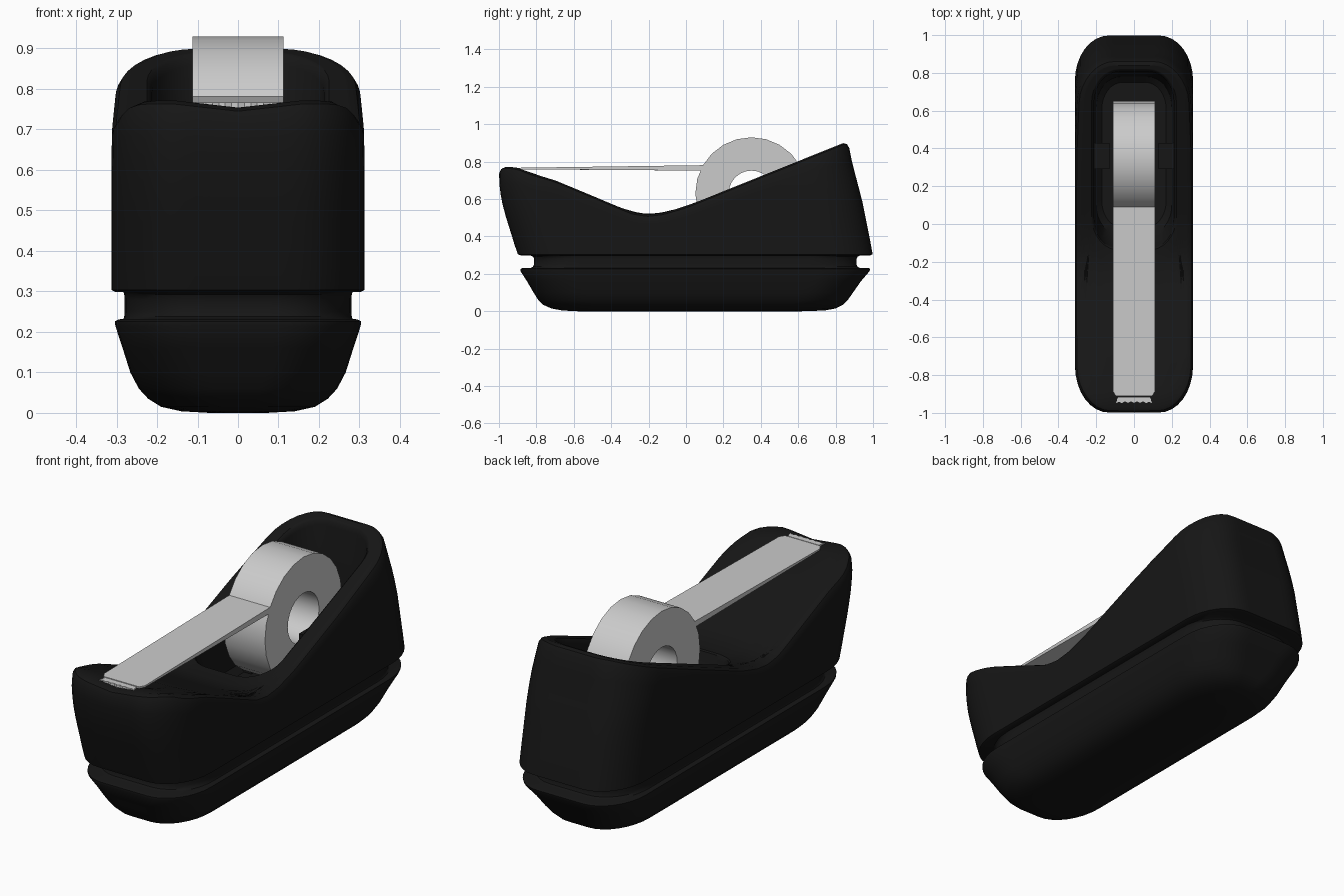
import bpy, bmesh, math

if "Cube" in bpy.data.objects:
    bpy.data.objects.remove(bpy.data.objects["Cube"])

def lerp_table(tab, v):
    if v <= tab[0][0]:
        return tab[0][1:]
    for a, b in zip(tab, tab[1:]):
        if v <= b[0]:
            t = (v - a[0]) / (b[0] - a[0])
            return [p + (q - p) * t for p, q in zip(a[1:], b[1:])]
    return tab[-1][1:]

# side profile of the top edge: y, z
TOP = [(-0.95, .772), (-.9, .768), (-.83, .738), (-.7, .70), (-.5, .617), (-.35, .553),
       (-.28, .526), (-.2, .516), (-.12, .526), (0, .561), (.85, .903)]
# outer shell: z, front y, back y, half width
SHELL = [(.30, -.90, 1.0, .313), (.4, -.93, .98, .313), (.5, -.962, .96, .313),
         (.6, -.988, .94, .313), (.7, -1.0, .913, .311), (.77, -.997, .895, .304),
         (.83, -.99, .88, .297), (.9, -.98, .868, .285)]
# base: z, front y, back y, half width
BASE = [(0, -.58, .62, .07), (.004, -.66, .74, .14), (.015, -.72, .80, .19),
        (.035, -.765, .84, .222), (.06, -.79, .865, .245), (.1, -.815, .893, .266),
        (.16, -.85, .935, .285), (.215, -.885, .982, .303), (.226, -.885, .985, .304),
        (.231, -.875, .975, .295), (.232, -.83, .93, .283), (.238, -.818, .917, .281),
        (.25, -.812, .912, .28), (.28, -.812, .912, .28), (.292, -.818, .917, .281),
        (.298, -.83, .93, .283), (.299, -.885, .985, .303), (.304, -.899, .998, .313)]

def top_z(x, y):
    dip = .018 * max(0, 1 - abs(x) / .16) if y < -.8 else 0
    return lerp_table(TOP, y)[0] - dip

def outline(y0, y1, w, rx, ry):
    """Rounded rectangle with a fixed point count, anticlockwise."""
    pts = []
    corners = [(1, -1, -90), (1, 1, 0), (-1, 1, 90), (-1, -1, 180)]
    for i, (sx, sy, a0) in enumerate(corners):
        cx, cy = sx * (w - rx), (y1 - ry if sy > 0 else y0 + ry)
        arc = []
        for k in range(9):
            a = math.radians(a0 + 90 * k / 8)
            arc.append((cx + rx * math.cos(a), cy + ry * math.sin(a)))
        pts += arc
        n = 36 if i % 2 == 0 else 10
        nsx, nsy, na = corners[(i + 1) % 4]
        a = math.radians(na)
        end = (nsx * (w - rx) + rx * math.cos(a),
               (y1 - ry if nsy > 0 else y0 + ry) + ry * math.sin(a))
        for k in range(1, n):
            pts.append(tuple(p + (q - p) * k / n for p, q in zip(arc[-1], end)))
    return pts

def shell_outline(z, d=0):
    y0, y1, w = lerp_table(SHELL, z)
    return outline(y0 + d, y1 - d, w - d, .18 - d, .24 - d)

def wall_ring(t, d=0, drop=.03):
    """Ring a fraction t of the way up the wall, following the top profile."""
    ring = []
    for i in range(len(shell_outline(.5))):
        z = .6
        for _ in range(9):
            x, y = shell_outline(z, d)[i]
            z = .304 + t * (top_z(x, y) - drop - .304)
        ring.append((x, y, z))
    return ring

def finish(name, bm, color=None, angle=35):
    bmesh.ops.recalc_face_normals(bm, faces=bm.faces)
    me = bpy.data.meshes.new(name)
    bm.to_mesh(me)
    bm.free()
    ob = bpy.data.objects.new(name, me)
    bpy.context.collection.objects.link(ob)
    if color:
        mat = bpy.data.materials.new(name + "_colour")
        mat.diffuse_color = (*color, 1)
        mat.use_nodes = True
        mat.node_tree.nodes["Principled BSDF"].inputs["Base Color"].default_value = mat.diffuse_color
        me.materials.append(mat)
    bpy.ops.object.select_all(action='DESELECT')
    ob.select_set(True)
    bpy.context.view_layer.objects.active = ob
    bpy.ops.object.shade_smooth_by_angle(angle=math.radians(angle))
    return ob

def loft(name, rings, color=None, closed=False, angle=35):
    bm = bmesh.new()
    rows = [[bm.verts.new(p) for p in r] for r in rings]
    pairs = list(zip(rows, rows[1:])) + ([(rows[-1], rows[0])] if closed else [])
    for a, b in pairs:
        for i in range(len(a)):
            j = (i + 1) % len(a)
            bm.faces.new((a[i], a[j], b[j], b[i]))
    if not closed:
        bm.faces.new(rows[0][::-1])
        bm.faces.new(rows[-1])
    return finish(name, bm, color, angle)

def prism(name, pts, offset, color=None):
    bm = bmesh.new()
    f = bm.faces.new([bm.verts.new(p) for p in pts])
    ext = bmesh.ops.extrude_face_region(bm, geom=[f])
    bmesh.ops.translate(bm, vec=offset,
                        verts=[v for v in ext['geom'] if isinstance(v, bmesh.types.BMVert)])
    return finish(name, bm, color)

BLACK = (.008, .008, .008)

# body: base, groove, walls, rounded rim, deck and roll cavity in one loft
rings = []
for z, y0, y1, w in BASE:
    rx = min(.18, w * .75)
    rings.append([(x, y, z) for x, y in outline(y0, y1, w, rx, .24)])
rings += [wall_ring(k / 8) for k in range(1, 9)]
rings += [wall_ring(1, .009, .009), wall_ring(1, .028, 0)]
rim = rings[-1]
cavity = outline(-.14, .82, .225, .15, .18)
for k in range(1, 11):
    ring = []
    for (x, y, _), (cx, cy) in zip(rim, cavity):
        px, py = x + (cx - x) * k / 10, y + (cy - y) * k / 10
        ring.append((px, py, top_z(px, py)))
    rings.append(ring)
for d, drop in ((.007, .006), (.013, .025)):
    rings.append([(x, y, top_z(x, y) - drop)
                  for x, y in outline(-.14 + d, .82 - d, .225 - d, .15 - d, .18 - d)])
rings.append([(x, y, .34) for x, y in outline(-.06, .78, .2, .13, .16)])
rings.append([(x, y, .31) for x, y in outline(-.02, .75, .17, .11, .14)])
loft("body", rings, BLACK)

# hub supports on the cavity walls
for side, s in (("left", -1), ("right", 1)):
    prism("hub_support_" + side,
          [(s * .13, .29, .31), (s * .13, .43, .31), (s * .13, .43, .58), (s * .13, .29, .58)],
          (s * .085, 0, 0), BLACK)

# tape roll: ring swept round the hub axis
W = .112
roll = []
for k in range(24):
    a = 2 * math.pi * k / 24
    roll.append([(x, .35 + r * math.cos(a), .63 + r * math.sin(a))
                 for x, r in ((-W, .3), (W, .3), (W, .122), (-W, .122))])
loft("tape_roll", roll, closed=True)

# tape strip running forward to the cutter
strip = [(-W, .11), (-W, -.885), (-W + .015, -.91), (W - .015, -.91), (W, -.885), (W, .11)]
tape = prism("tape_strip", [(x, y, .767 + .014 * (y + .9)) for x, y in strip], (0, 0, -.008))
for v in tape.data.vertices:
    if v.co.y > 0 and v.co.z < .777:
        v.co.z = .752

# serrated cutter blade
n = 12
teeth = [(-.095 + .19 * k / n, -.948 + (.006 if k % 2 else 0)) for k in range(n + 1)]
prism("cutter_blade", [(x, y, .75) for x, y in teeth + [(.085, -.915), (-.085, -.915)]],
      (0, 0, .016), (.85, .85, .85))
